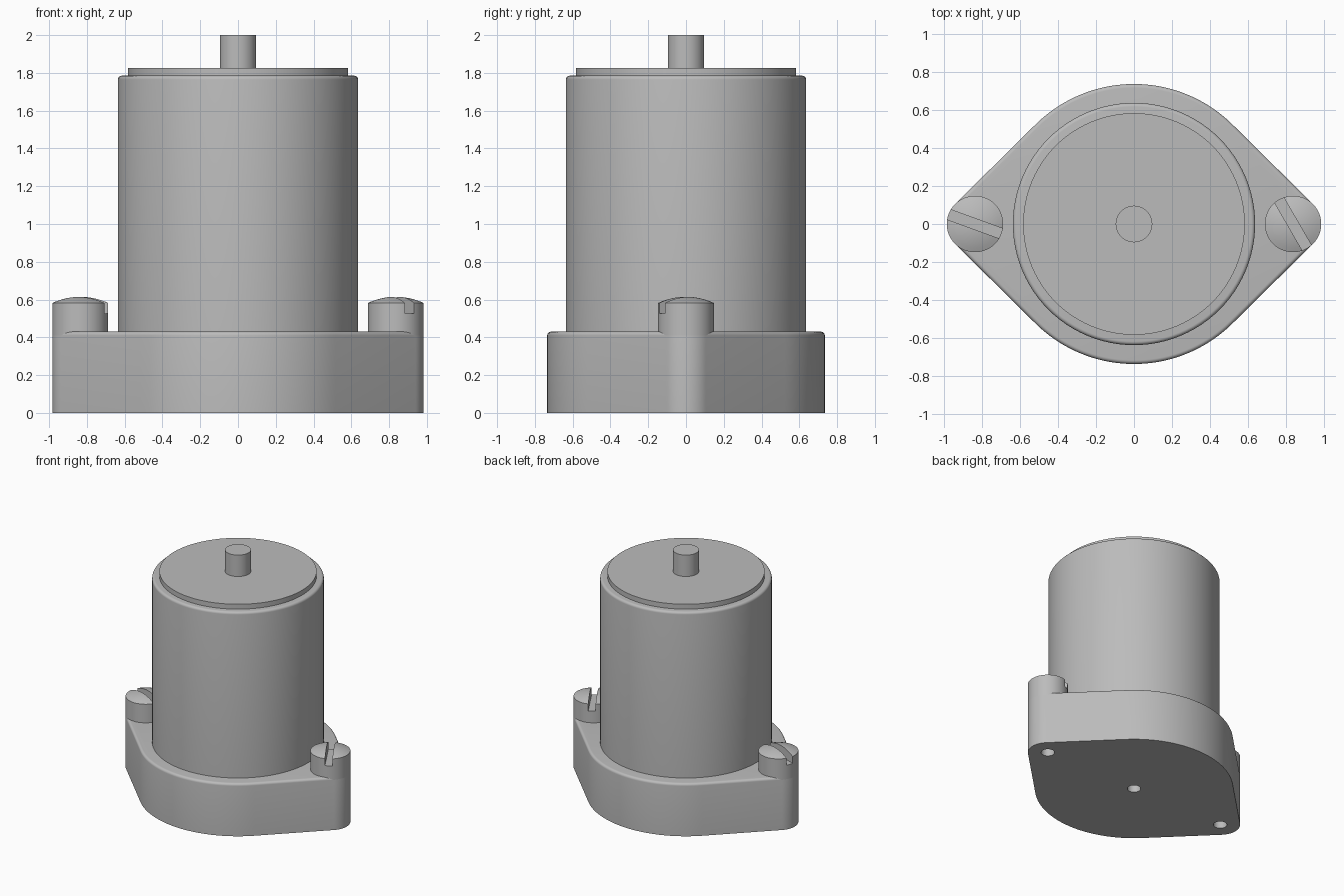
import bpy
import bmesh
from math import sin, cos, pi, acos, radians
from mathutils import Matrix

cube = bpy.data.objects.get("Cube")
if cube:
    bpy.data.objects.remove(cube, do_unlink=True)

grey = bpy.data.materials.new("machined grey")
grey.use_nodes = True
grey.diffuse_color = (0.5, 0.5, 0.5, 1)
grey.node_tree.nodes["Principled BSDF"].inputs["Base Color"].default_value = (0.5, 0.5, 0.5, 1)

SCREW_X, EAR_R, FLANGE_R = 0.835, 0.148, 0.735
FLANGE_TOP, FILLET = 0.43, 0.02


def arc(cx, r, start, end, n):
    """Points on an arc centred on the x axis."""
    steps = [start + (end - start) * i / n for i in range(n + 1)]
    return [(cx + r * cos(a), r * sin(a)) for a in steps]


def circle(r):
    return arc(0, r, 0, 2 * pi, 96)[:-1]


def flange_outline(inset):
    """Large circle joined to two ear circles by tangent lines."""
    t = acos((FLANGE_R - EAR_R) / SCREW_X)
    big, ear = FLANGE_R - inset, EAR_R - inset
    return (arc(SCREW_X, ear, -t, t, 20) + arc(0, big, t, pi - t, 36)
            + arc(-SCREW_X, ear, pi - t, pi + t, 20) + arc(0, big, pi + t, 2 * pi - t, 36))


def loft(name, shape, profile, location=(0, 0, 0)):
    """Skin shape(size) at each (size, z) of the profile and cap both ends."""
    bm = bmesh.new()
    rings = [[bm.verts.new((x, y, z)) for x, y in shape(s)] for s, z in profile]
    n = len(rings[0])
    for low, high in zip(rings, rings[1:]):
        for i in range(n):
            j = (i + 1) % n
            bm.faces.new((low[i], low[j], high[j], high[i]))
    bm.faces.new(rings[0][::-1])
    bm.faces.new(rings[-1])
    return finish(name, bm, location)


def finish(name, bm, location=(0, 0, 0)):
    mesh = bpy.data.meshes.new(name)
    bm.to_mesh(mesh)
    bm.free()
    mesh.materials.append(grey)
    ob = bpy.data.objects.new(name, mesh)
    ob.location = location
    bpy.context.collection.objects.link(ob)
    return ob


def select(ob):
    bpy.ops.object.select_all(action='DESELECT')
    ob.select_set(True)
    bpy.context.view_layer.objects.active = ob


def cut(ob, cutter):
    mod = ob.modifiers.new("cut", 'BOOLEAN')
    mod.operation, mod.solver, mod.object = 'DIFFERENCE', 'EXACT', cutter
    select(ob)
    bpy.ops.object.modifier_apply(modifier=mod.name)
    bpy.data.objects.remove(cutter, do_unlink=True)


def smooth(ob):
    select(ob)
    bpy.ops.object.shade_smooth_by_angle(angle=radians(30))


def fillet(top, sign, base):
    """Quarter-round profile ending at height top."""
    angles = [pi / 2 * i / 5 for i in range(6)]
    return [(base + sign * FILLET * (1 - cos(a)), top - FILLET + FILLET * sin(a)) for a in angles]


# Mounting flange with three blind holes underneath
flange = loft("mounting_flange", flange_outline, [(0, 0)] + fillet(FLANGE_TOP, 1, 0))
for x in (-SCREW_X, 0, SCREW_X):
    cut(flange, loft("hole_cutter", circle, [(0.05, -0.1), (0.05, 0.3)], (x, 0, 0)))

# Cylindrical body, end cap and shaft
body = loft("body", circle, [(0.636, FLANGE_TOP)] + fillet(1.785, -1, 0.636))
cap = loft("end_cap", circle, [(0.582, 1.785), (0.582, 1.825)])
shaft = loft("shaft", circle, [(0.096, 1.825), (0.096, 2)])

# Slotted screws with shallow domed heads
dome = [(EAR_R * cos(a), 0.582 + 0.033 * sin(a))
        for a in (0,)]
dome += [(EAR_R * k, 0.582 + 0.033 * (1 - k * k)) for k in (0.85, 0.7, 0.5, 0.3, 0.1)]
screws = []
for side, x, angle in (("right", -SCREW_X, -20), ("left", SCREW_X, -60)):
    screw = loft(side + "_screw", circle, [(EAR_R, FLANGE_TOP - FILLET)] + dome, (x, 0, 0))
    bm = bmesh.new()
    bmesh.ops.create_cube(bm, size=1, matrix=Matrix.Diagonal((0.5, 0.055, 0.2, 1)))
    slot = finish("slot_cutter", bm, (x, 0, 0.625))
    slot.rotation_euler.z = radians(angle)
    bpy.context.view_layer.update()
    cut(screw, slot)
    screws.append(screw)

for ob in [flange, body, cap, shaft] + screws:
    smooth(ob)
